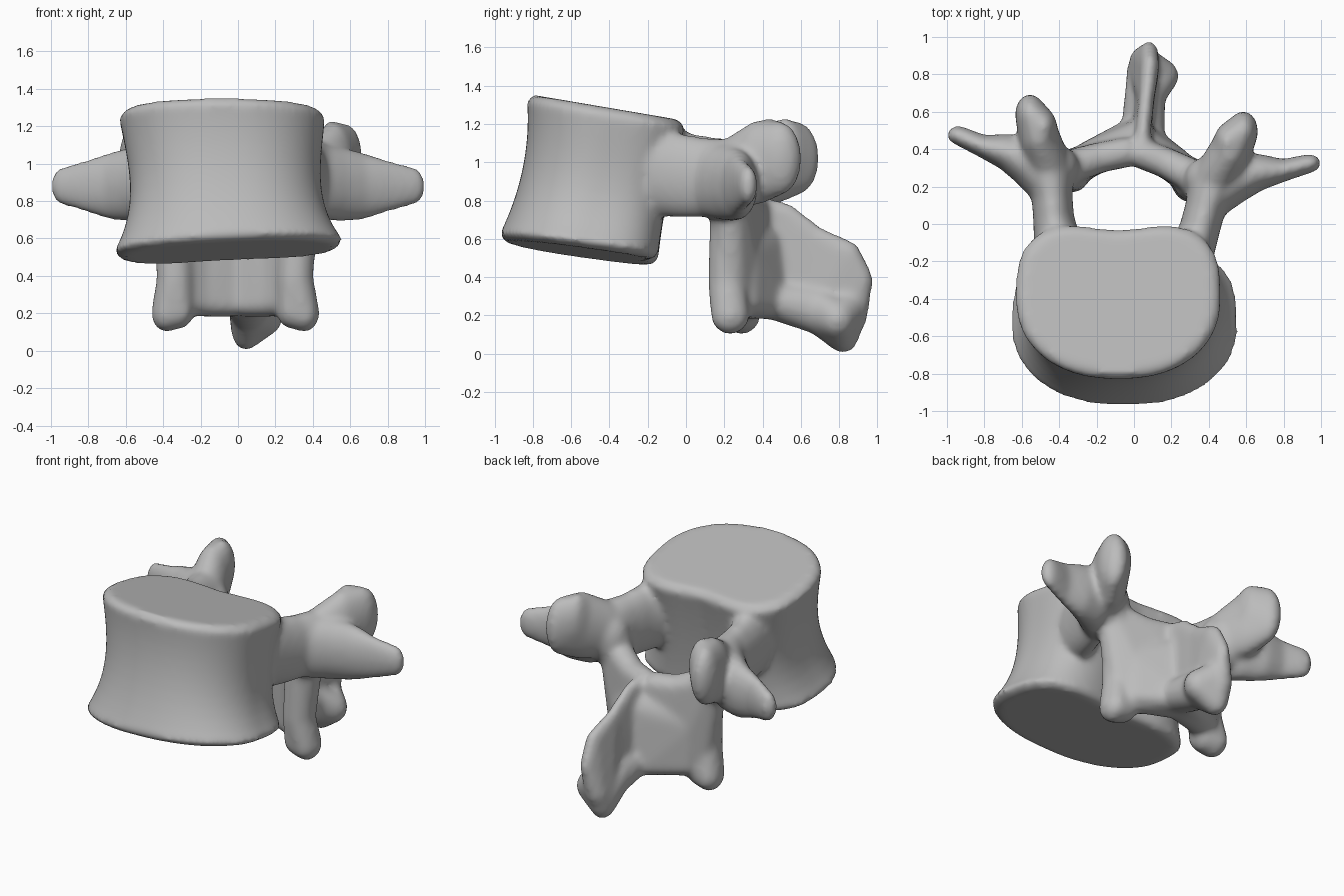
import bpy
import bmesh
from math import cos, sin, pi, exp, copysign
from mathutils import Matrix

cube = bpy.data.objects.get("Cube")
if cube:
    bpy.data.objects.remove(cube, do_unlink=True)

bone = bpy.data.materials.new("bone_grey")
bone.use_nodes = True
grey = (0.5, 0.5, 0.5, 1)
bone.diffuse_color = grey
bone.node_tree.nodes["Principled BSDF"].inputs["Base Color"].default_value = grey

bm = bmesh.new()


def power(value, exponent):
    return copysign(abs(value) ** exponent, value)


def body_ring(height, scale, lift, steps=64):
    """One kidney-shaped ring of the body; height runs from bottom rim to top rim."""
    flare = (2 * height - 1) ** 2
    half_width = scale * (0.51 + (0.1 - 0.06 * height) * flare)
    half_depth = scale * (0.395 + 0.03 * flare)
    centre_x = -0.05 - 0.035 * height
    centre_y = -0.55 + 0.22 * height - 0.075 * height ** 2
    centre_z = 0.56 + 0.69 * height + lift
    slope = -0.14 - 0.03 * height
    lean = 0.05 * (1 - height) ** 2
    ring = []
    for step in range(steps):
        angle = 2 * pi * step / steps
        back = sin(angle) > 0
        x = half_width * power(cos(angle), 0.62 if back else 0.88)
        y = half_depth * power(sin(angle), 0.62 if back else 0.95)
        if back:
            y -= 0.05 * exp(-(x / 0.22) ** 2)
        z = centre_z + slope * y + lean * x
        ring.append(bm.verts.new((centre_x + x, centre_y + y, z)))
    return ring


def loft(rings):
    """Skin a stack of rings and close both ends."""
    faces = [bm.faces.new(rings[0][::-1]), bm.faces.new(rings[-1])]
    for low, high in zip(rings, rings[1:]):
        for i in range(len(low)):
            faces.append(bm.faces.new((low[i - 1], low[i], high[i], high[i - 1])))
    bmesh.ops.recalc_face_normals(bm, faces=faces)


def hull(blobs, side):
    """Skin a group of ellipsoids, given as x, y, z and radii, in the slightly twisted rear frame."""
    part = bmesh.new()
    for x, y, z, *radii in blobs:
        x *= side
        centre = (x + 0.1 * y - 0.04, y - 0.08 * x, z)
        place = Matrix.Translation(centre) @ Matrix.Diagonal((*radii, 1))
        bmesh.ops.create_icosphere(part, subdivisions=3, radius=1, matrix=place)
    out = bmesh.ops.convex_hull(part, input=part.verts[:])
    inside = [v for v in out["geom_interior"] if isinstance(v, bmesh.types.BMVert)]
    bmesh.ops.delete(part, geom=inside, context="VERTS")
    bmesh.ops.recalc_face_normals(part, faces=part.faces[:])
    mesh = bpy.data.meshes.new("part")
    part.to_mesh(mesh)
    part.free()
    bm.from_mesh(mesh)
    bpy.data.meshes.remove(mesh)


def chain(*stations, side=1):
    """Join neighbouring stations; a station is a list of ellipsoids."""
    for here, following in zip(stations, stations[1:]):
        hull(here + following, side)


# Vertebral body with flared rims and sloping end plates
levels = 10
middle = [body_ring(i / levels, 1, 0) for i in range(levels + 1)]
loft([body_ring(0, 0.92, -0.03)] + middle + [body_ring(1, 0.92, 0.035)])

for side in (-1, 1):
    # Pedicle, flaring into the body in front
    chain([(.35, -.15, .96, .13, .1, .24)],
          [(.39, 0, .93, .11, .1, .22)],
          [(.41, .12, .92, .11, .1, .21)],
          [(.45, .28, .92, .14, .12, .2)], side=side)

    # Transverse process
    chain([(.43, .15, .9, .1, .1, .19)],
          [(.55, .28, .89, .11, .13, .2)],
          [(.67, .33, .88, .08, .1, .18)],
          [(.8, .35, .88, .06, .06, .14)],
          [(.94, .4, .88, .06, .05, .1)], side=side)

    # Superior articular process on a broad base
    chain([(.45, .29, .95, .12, .12, .19)],
          [(.51, .42, 1, .11, .13, .22)],
          [(.57, .54, 1.02, .08, .11, .19), (.49, .48, 1.06, .07, .1, .17)], side=side)

    # Inferior articular process
    chain([(.4, .27, .9, .12, .12, .17)],
          [(.33, .24, .66, .1, .09, .1)],
          [(.32, .24, .38, .1, .1, .1)],
          [(.37, .26, .2, .08, .1, .1), (.29, .26, .22, .07, .1, .1)], side=side)

    # Lamina curving back to the midline
    chain([(.38, .26, .84, .1, .09, .08), (.32, .26, .27, .07, .09, .08)],
          [(.18, .34, .76, .08, .08, .08), (.18, .35, .26, .08, .09, .08)],
          [(.04, .38, .75, .07, .08, .08), (.04, .4, .25, .08, .09, .07)], side=side)

    # Web from the lamina to the spinous root
    chain([(.26, .33, .5, .07, .08, .15), (.26, .33, .27, .07, .08, .07)],
          [(.02, .46, .55, .06, .08, .15), (.02, .48, .26, .09, .08, .08)], side=side)

# Spinous process: thin blade with a sloping ridge
chain([(.04, .4, .75, .05, .07, .07), (.04, .4, .26, .06, .07, .08)],
      [(.04, .52, .72, .04, .07, .07), (.03, .54, .25, .06, .07, .08)],
      [(.04, .68, .6, .04, .06, .07), (.03, .67, .2, .06, .07, .09)],
      [(.04, .85, .51, .05, .07, .08), (0, .82, .13, .08, .09, .12)],
      [(.03, .91, .38, .05, .07, .1), (0, .88, .2, .07, .07, .08)])

# Spinous process: flared lower edge
chain([(.04, .45, .28, .12, .08, .1)],
      [(.03, .68, .23, .11, .07, .13)],
      [(0, .82, .12, .08, .09, .12), (.11, .8, .18, .09, .09, .1)],
      [(.01, .88, .25, .07, .07, .1)])

mesh = bpy.data.meshes.new("vertebra")
bm.to_mesh(mesh)
bm.free()
mesh.materials.append(bone)
vertebra = bpy.data.objects.new("vertebra", mesh)
bpy.context.collection.objects.link(vertebra)

# Fuse the parts into one soft surface
fuse = vertebra.modifiers.new("fuse", "REMESH")
fuse.mode = "VOXEL"
fuse.voxel_size = 0.018
fuse.use_smooth_shade = True
soften = vertebra.modifiers.new("soften", "SMOOTH")
soften.factor = 0.5
soften.iterations = 12
